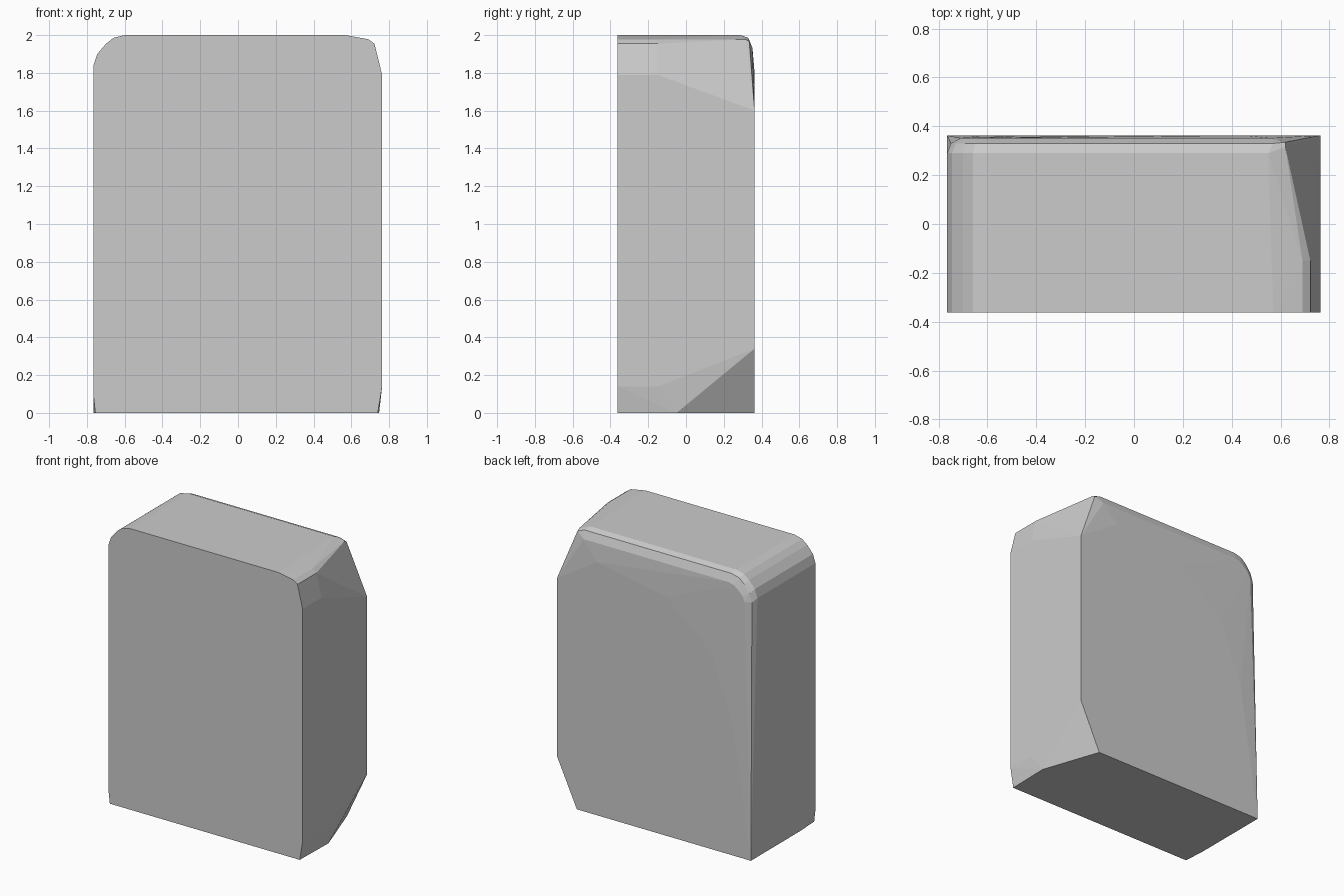
import bpy, bmesh, math

if "Cube" in bpy.data.objects:
    bpy.data.objects.remove(bpy.data.objects["Cube"])

HALF_Y = 0.363
pts = []


def ring(y, profile):
    """Add an x/z profile at depth y."""
    pts.extend((x, y, z) for x, z in profile)


# rounded left shoulder, and the tighter right shoulder
left = [(-.765, 1.84), (-.745, 1.90), (-.70, 1.953), (-.66, 1.985), (-.60, 2.0)]
right = [(.57, 2.0), (.69, 1.978), (.722, 1.955), (.763, 1.79)]

# front outline and the mid section where the right side starts to taper
ring(-HALF_Y, left + right + [(.763, .14), (.74, 0), (-.755, 0), (-.765, .09)])
ring(-.15, right[1:] + [(.763, .14)])

# rounded rear rim, shrinking toward the back
ring(.29, left + [(.55, 2.0)])
ring(.33, [(-.75, 1.82), (-.73, 1.88), (-.69, 1.935), (-.65, 1.97), (-.59, 1.985), (.57, 1.985)])
ring(.352, [(-.71, 1.82), (-.69, 1.86), (-.65, 1.90), (-.62, 1.92), (-.58, 1.93), (.56, 1.93)])

# cut rear right corners
pts += [(.62, .315, 1.978), (.62, .335, 1.965), (.747, -.05, 0), (.61, .335, 0)]
ring(HALF_Y, [(.763, 1.6), (.763, .34), (.605, 0), (-.765, 0)])

# curved border of the flat back
ring(HALF_Y, [(.45, 1.8), (-.1, 1.7), (-.45, 1.4), (-.62, .95)])

# bottom left edge
pts.append((-.765, -.2, 0))

# wrap everything in one convex block
bm = bmesh.new()
for p in pts:
    bm.verts.new(p)
res = bmesh.ops.convex_hull(bm, input=bm.verts[:])
bmesh.ops.delete(bm, geom=[v for v in bm.verts if not v.link_faces], context='VERTS')
bmesh.ops.dissolve_limit(bm, angle_limit=math.radians(0.3), verts=bm.verts[:], edges=bm.edges[:])
bmesh.ops.recalc_face_normals(bm, faces=bm.faces[:])
mesh = bpy.data.meshes.new("rounded_block")
bm.to_mesh(mesh)
bm.free()
block = bpy.data.objects.new("rounded_block", mesh)
bpy.context.collection.objects.link(block)
